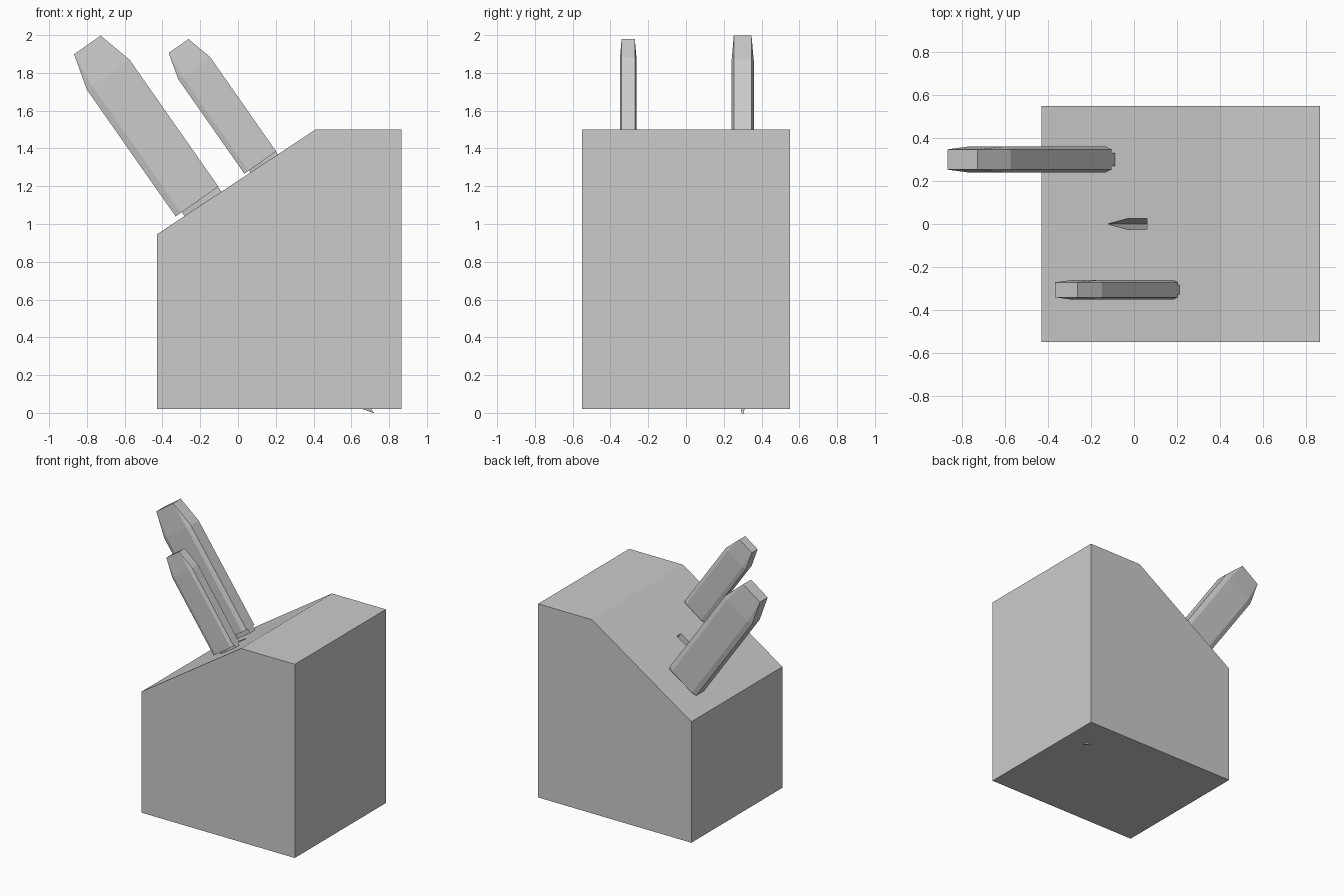
import bpy, bmesh
from math import radians
from mathutils import Matrix

if "Cube" in bpy.data.objects:
    bpy.data.objects.remove(bpy.data.objects["Cube"])

TILT = Matrix.Rotation(radians(-35), 4, 'Y')   # local z runs along the knife


def hull(name, points, loc=(0, 0, 0), scale=1.0, tilt=True):
    """Flat-shaded convex solid around the given section points."""
    bm = bmesh.new()
    for p in points:
        bm.verts.new(p)
    res = bmesh.ops.convex_hull(bm, input=bm.verts[:])
    junk = [g for g in set(res["geom_interior"] + res["geom_unused"])
            if isinstance(g, bmesh.types.BMVert)]
    bmesh.ops.delete(bm, geom=junk, context='VERTS')
    bmesh.ops.dissolve_limit(bm, angle_limit=radians(0.5),
                             verts=bm.verts[:], edges=bm.edges[:])
    bmesh.ops.recalc_face_normals(bm, faces=bm.faces[:])
    me = bpy.data.meshes.new(name)
    bm.to_mesh(me)
    bm.free()
    ob = bpy.data.objects.new(name, me)
    bpy.context.collection.objects.link(ob)
    mat = Matrix.Translation(loc) @ Matrix.Scale(scale, 4)
    ob.matrix_world = mat @ TILT if tilt else mat
    return ob


def octagon(w, t, cw, ct, z):
    """Chamfered rectangle section."""
    return [(sx * x, sy * y, z) for sx in (-1, 1) for sy in (-1, 1)
            for x, y in ((w, t - ct), (w - cw, t))]


def wedge(edge, mid, spine, t, z):
    """Blade section: thick spine, tapering to a sharp edge."""
    return [(edge, 0, z)] + [(x, s * t, z) for x in (mid, spine) for s in (-1, 1)]


def knife(name, loc, scale):
    # handle with tapered butt
    rings = octagon(0.138, 0.06, 0.035, 0.013, 0) + octagon(0.138, 0.06, 0.035, 0.013, 0.82)
    rings += [(x, y, 1.012) for x in (-0.086, 0.086) for y in (-0.047, 0.047)]
    hull(name + "_handle", rings, loc, scale)
    # blade, sunk into the block, spine on the right
    rings = wedge(-0.098, 0.02, 0.136, 0.03, 0) + wedge(-0.098, 0.02, 0.136, 0.03, -1.0)
    rings += wedge(-0.02, 0.06, 0.134, 0.024, -1.25)
    rings += [(0.125, s * 0.006, -1.456) for s in (-1, 1)]
    hull(name + "_blade", rings, loc, scale)


# block with sloping top
profile = [(-0.43, 0.02), (0.865, 0.02), (0.865, 1.5), (0.41, 1.5), (-0.43, 0.945)]
block = hull("block", [(x, y, z) for y in (-0.55, 0.55) for x, z in profile], tilt=False)

# empty slot in the middle of the slope
cutter = hull("slot_cutter",
              wedge(0, 0.111, 0.219, 0.025, -1.0) + wedge(0, 0.111, 0.219, 0.025, 0.15),
              (-0.123, 0, 1.148))
cutter.hide_render = True
mod = block.modifiers.new("slot", 'BOOLEAN')
mod.operation = 'DIFFERENCE'
mod.solver = 'EXACT'
mod.object = cutter
bpy.context.view_layer.objects.active = block
bpy.ops.object.modifier_apply(modifier=mod.name)
bpy.data.objects.remove(cutter)

# two knives
knife("large_knife", (-0.217, 0.3, 1.119), 1.0)
knife("small_knife", (0.118, -0.306, 1.325), 0.745)
